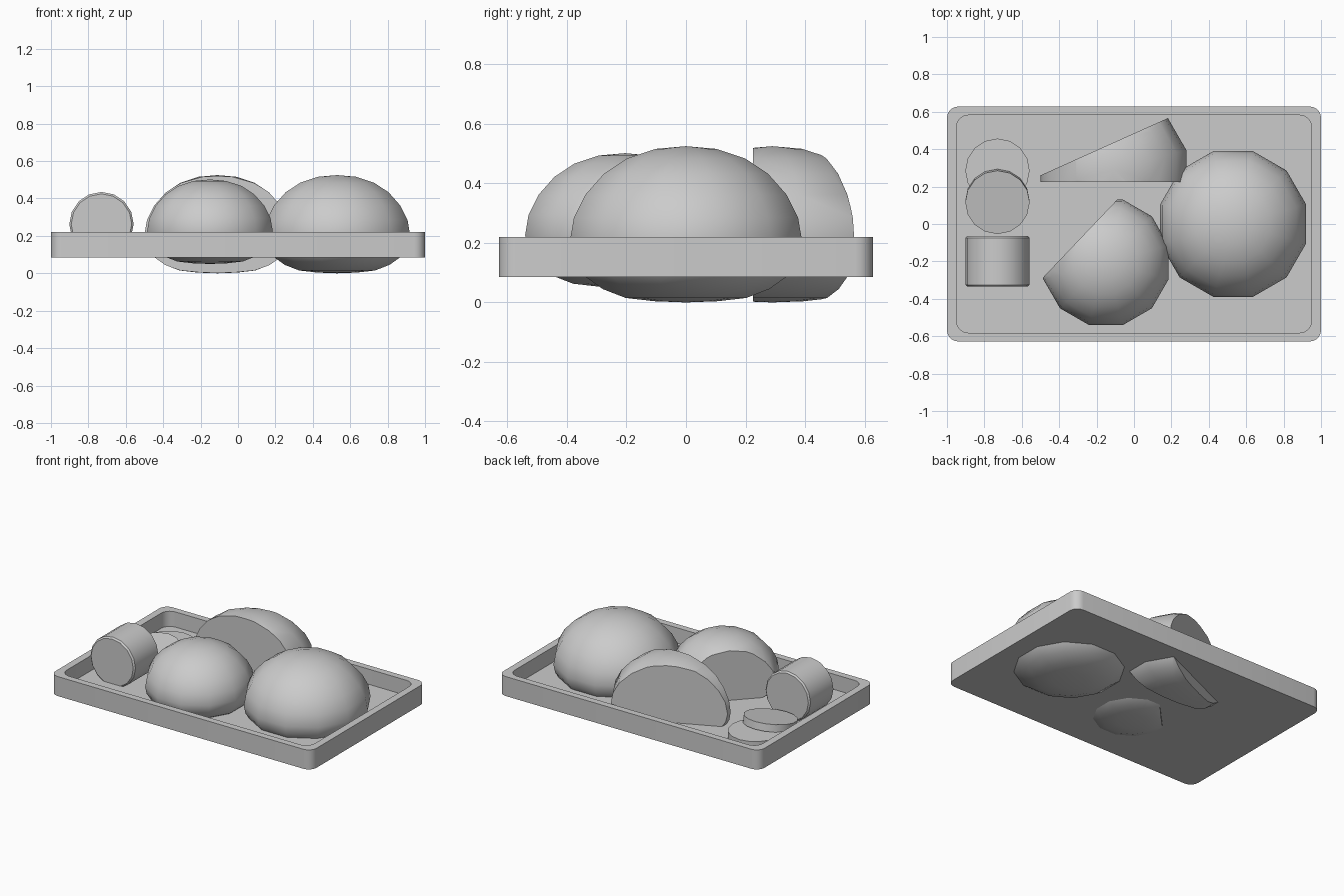
import bpy, bmesh
from math import sin, cos, pi, radians
from mathutils import Vector, Matrix

if "Cube" in bpy.data.objects:
    bpy.data.objects.remove(bpy.data.objects["Cube"])

FLOOR = 0.115


def finish(bm, name, loc=(0, 0, 0), rot=(0, 0, 0), angle=42):
    bmesh.ops.recalc_face_normals(bm, faces=bm.faces)
    me = bpy.data.meshes.new(name)
    bm.to_mesh(me)
    bm.free()
    ob = bpy.data.objects.new(name, me)
    bpy.context.collection.objects.link(ob)
    ob.location, ob.rotation_euler = loc, rot
    bpy.ops.object.select_all(action='DESELECT')
    ob.select_set(True)
    bpy.context.view_layer.objects.active = ob
    bpy.ops.object.shade_smooth_by_angle(angle=radians(angle))
    return ob


def rounded_ring(bm, hx, hy, r, z, steps=5):
    ring = []
    for k, (sx, sy) in enumerate([(1, 1), (-1, 1), (-1, -1), (1, -1)]):
        for i in range(steps + 1):
            a = (k + i / steps) * pi / 2
            ring.append(bm.verts.new((sx * (hx - r) + r * cos(a),
                                      sy * (hy - r) + r * sin(a), z)))
    return ring


def bridge(bm, a, b):
    n = len(a)
    for i in range(n):
        bm.faces.new((a[i], a[(i + 1) % n], b[(i + 1) % n], b[i]))


# Tray: rounded slab with a raised rim
bm = bmesh.new()
rings = [rounded_ring(bm, *p) for p in [
    (1, 0.628, 0.06, 0.085), (1, 0.628, 0.06, 0.22),
    (0.95, 0.582, 0.065, 0.22), (0.95, 0.582, 0.065, FLOOR)]]
for lo, hi in zip(rings, rings[1:]):
    bridge(bm, lo, hi)
bm.faces.new(rings[0])
bm.faces.new(rings[-1])
finish(bm, "tray")

# Loaves: twelve-sided lathed domes with a flattened base
PROFILE = [(0.11, 0.004), (0.21, 0.015), (0.29, 0.045), (0.355, 0.09),
           (0.393, 0.15), (0.404, 0.205), (0.39, 0.285), (0.35, 0.362),
           (0.285, 0.433), (0.205, 0.484), (0.105, 0.516)]


def loaf(name, x, y, z=0, scale=1, cuts=()):
    """cuts: (point on plane, direction of removed side), in world xy."""
    bm = bmesh.new()
    rows = [[bm.verts.new((r * cos(a), r * sin(a), h))
             for a in (pi / 12 + k * pi / 6 for k in range(12))]
            for r, h in PROFILE]
    for lo, hi in zip(rows, rows[1:]):
        bridge(bm, lo, hi)
    for row, h in ((rows[0], 0), (rows[-1], 0.525)):
        tip = bm.verts.new((0, 0, h))
        for i in range(12):
            bm.faces.new((row[i], row[(i + 1) % 12], tip))
    bm.transform(Matrix.Scale(scale, 4))
    for (px, py), (nx, ny) in cuts:
        res = bmesh.ops.bisect_plane(
            bm, geom=bm.verts[:] + bm.edges[:] + bm.faces[:],
            plane_co=(px - x, py - y, 0), plane_no=(nx, ny, 0), clear_outer=True)
        edges = [e for e in res['geom_cut'] if isinstance(e, bmesh.types.BMEdge)]
        bmesh.ops.holes_fill(bm, edges=edges, sides=0)
    return finish(bm, name, (x, y, z))


loaf("whole_loaf", 0.53, 0)
loaf("cut_loaf", -0.15, -0.205, 0.05, 0.86, [((-0.29, -0.08), (-0.42, 0.40))])
loaf("loaf_wedge", -0.11, 0.29, 0, 1,
     [((0, 0.225), (0, -1)), ((-0.5, 0.26), (-0.31, 0.69))])


# Sausage chunk and two slices
def disc(name, depth, bevel, loc, rot):
    bm = bmesh.new()
    bmesh.ops.create_cone(bm, cap_ends=True, segments=16, radius1=0.172,
                          radius2=0.172, depth=depth)
    if bevel:
        rim = [e for e in bm.edges if abs(e.verts[0].co.z - e.verts[1].co.z) < 1e-4]
        bmesh.ops.bevel(bm, geom=rim, offset=bevel, segments=1, affect='EDGES')
    return finish(bm, name, loc, rot, 35)


disc("sausage_chunk", 0.27, 0.01, (-0.73, -0.2, 0.263), (pi / 2, 0, 0))
disc("sausage_slice_flat", 0.05, 0, (-0.73, 0.285, FLOOR + 0.025), (0, 0, 0))
disc("sausage_slice_leaning", 0.05, 0, (-0.73, 0.12, FLOOR + 0.055), (radians(10), 0, 0))
